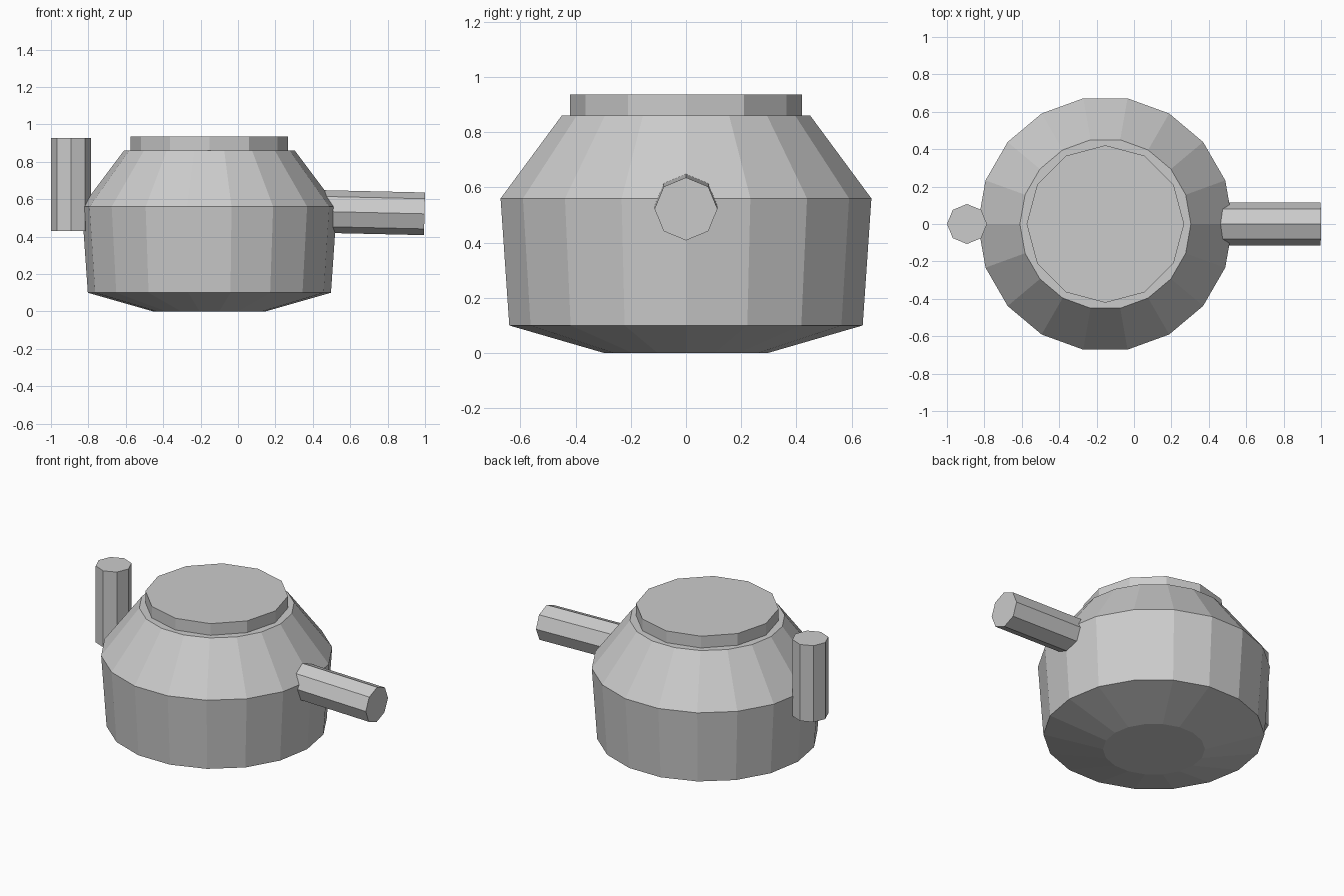
import bpy, bmesh
from math import cos, sin, tau, radians
from mathutils import Matrix

if "Cube" in bpy.data.objects:
    bpy.data.objects.remove(bpy.data.objects["Cube"])


def lathe(name, profile, sides, matrix):
    """Closed flat-shaded solid from (radius, height) rings, first corner on local x."""
    bm = bmesh.new()
    rings = [[bm.verts.new((r * cos(tau * i / sides), r * sin(tau * i / sides), z))
              for i in range(sides)] for r, z in profile]
    for a, b in zip(rings, rings[1:]):
        for i in range(sides):
            j = (i + 1) % sides
            bm.faces.new((a[i], a[j], b[j], b[i]))
    bm.faces.new(rings[0][::-1])
    bm.faces.new(rings[-1])
    bm.transform(matrix)
    bmesh.ops.recalc_face_normals(bm, faces=bm.faces)
    mesh = bpy.data.meshes.new(name)
    bm.to_mesh(mesh)
    bm.free()
    obj = bpy.data.objects.new(name, mesh)
    bpy.context.collection.objects.link(obj)
    return obj


CX = -0.153

# Pot body: narrow base, near-straight wall, sloping shoulder
lathe("pot_body", [(0.30, 0), (0.65, 0.10), (0.682, 0.56), (0.457, 0.86)], 18,
      Matrix.Translation((CX, 0, 0)))

# Flat lid
lathe("lid", [(0.421, 0.85), (0.421, 0.936)], 12, Matrix.Translation((CX, 0, 0)))

# Upright spout on the left
lathe("upright_spout", [(0.107, 0.43), (0.107, 0.926)], 8,
      Matrix.Translation((-0.893, 0, 0)))

# Side handle on the right, tilted slightly down
lathe("side_handle", [(0.114, -0.6), (0.114, 0)], 8,
      Matrix.Translation((0.997, 0, 0.522)) @ Matrix.Rotation(radians(91.3), 4, 'Y'))
